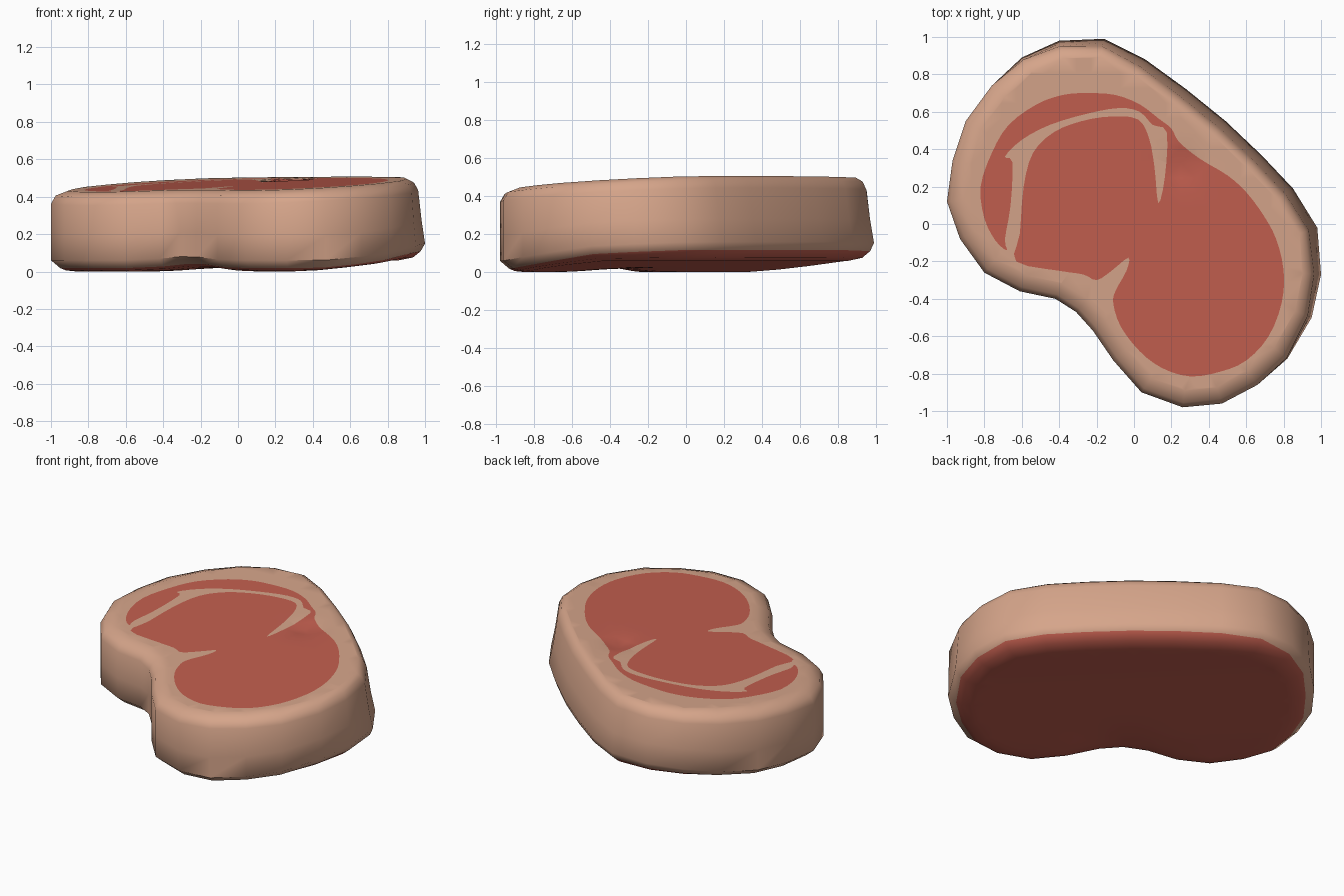
import bpy, bmesh, math
from mathutils import Vector
from mathutils.geometry import delaunay_2d_cdt

if "Cube" in bpy.data.objects:
    bpy.data.objects.remove(bpy.data.objects["Cube"])

# Outer outline of the steak, clockwise from above
OUTLINE = [Vector(p) for p in [
    (-.40, .98), (-.16, .99), (.06, .88), (.28, .72), (.49, .55), (.68, .37), (.85, .19), (.98, -.02),
    (1.0, -.27), (.95, -.50), (.82, -.72), (.66, -.86), (.47, -.96), (.26, -.98), (.04, -.90),
    (-.11, -.73), (-.22, -.57), (-.31, -.47), (-.42, -.40), (-.61, -.36), (-.80, -.26),
    (-.93, -.08), (-1.0, .12), (-.97, .34), (-.90, .55), (-.76, .74), (-.60, .89)]]

# Edge of the red meat on the top: outer edge, then the inlet of marbled fat
MEAT_EDGE = [
    (-.68, -.14), (-.74, -.09), (-.80, .03), (-.82, .20), (-.76, .38), (-.67, .53), (-.52, .64), (-.38, .69),
    (-.25, .70), (-.10, .69), (.03, .64), (.13, .565), (.20, .51), (.24, .44), (.35, .35), (.50, .26),
    (.60, .17), (.69, .05), (.76, -.08), (.80, -.25), (.79, -.42), (.72, -.60), (.60, -.73),
    (.46, -.79), (.30, -.815), (.15, -.77), (.03, -.68), (-.07, -.55), (-.11, -.43),
    (-.10, -.36), (-.04, -.25), (-.03, -.18), (-.12, -.25), (-.20, -.30), (-.27, -.27),
    (-.40, -.25), (-.63, -.20)]
MARBLING = [
    (-.61, -.05), (-.59, .20), (-.54, .38), (-.43, .49), (-.28, .55), (-.12, .575), (.02, .56),
    (.08, .46), (.11, .30), (.13, .11), (.165, .25), (.175, .49), (.10, .53), (.03, .60),
    (-.08, .62), (-.25, .59), (-.45, .53), (-.60, .45), (-.69, .36), (-.65, .33),
    (-.66, .10), (-.69, -.08)]


def smooth_loop(pts, n=3):
    """Closed Catmull-Rom curve through the points."""
    pts = [Vector(p) for p in pts]
    out = []
    for i in range(len(pts)):
        a, b, c, d = (pts[(i + k) % len(pts)] for k in (-1, 0, 1, 2))
        for j in range(n):
            t = j / n
            out.append(b + .5 * t * ((c - a) + t * ((2*a - 5*b + 4*c - d) + t * (3*(b - c) + d - a))))
    return out


def inside(p, loop):
    hit = False
    for a, b in zip(loop, loop[1:] + loop[:1]):
        if (a.y > p.y) != (b.y > p.y) and p.x < a.x + (p.y - a.y) * (b.x - a.x) / (b.y - a.y):
            hit = not hit
    return hit


def clamp(v):
    return max(0.0, min(1.0, v))


def blob(p, x, y, r):
    return math.exp(-((p.x - x)**2 + (p.y - y)**2) / (r * r))


def bottom_z(p):
    return .06 * clamp((p.x + p.y + .5) / .9) + .025 * blob(p, -.2, -.45, .22)


def top_z(p):
    return min(.51, .466 + .045 * (p.x + p.y)) - .025 * blob(p, .26, .31, .07)


def inset(i, d):
    a, b, c = OUTLINE[i - 1], OUTLINE[i], OUTLINE[(i + 1) % len(OUTLINE)]
    u, v = (b - a).normalized(), (c - b).normalized()
    t = (u + v).normalized()
    return b + Vector((t.y, -t.x)) * d


# Rings from underside to top: reference height, then inset and height
# on the near-left side, and how much each changes towards the far right
RINGS = [(bottom_z, .14, 0, 0, 0), (bottom_z, .08, -.02, .006, .012),
         (bottom_z, .05, -.035, .018, .04), (bottom_z, 0, 0, .06, .04),
         (bottom_z, 0, .025, .19, .03), (top_z, 0, .05, -.065, 0),
         (top_z, .025, .045, -.022, 0), (top_z, .09, .01, 0, 0)]

FAT, MEAT = 0, 1
bm = bmesh.new()
rings, loops = [], []
for ref, d, d_far, dz, dz_far in RINGS:
    far = [clamp(p.x + p.y) for p in OUTLINE]
    loop = [inset(i, d + d_far * s) for i, s in enumerate(far)]
    loops.append(loop)
    rings.append([bm.verts.new((p.x, p.y, ref(p) + dz + dz_far * s)) for p, s in zip(loop, far)])

# Rounded side: red lower bevel, fat above
n = len(OUTLINE)
for k in range(len(rings) - 1):
    for i in range(n):
        j = (i + 1) % n
        f = bm.faces.new((rings[k][j], rings[k][i], rings[k + 1][i], rings[k + 1][j]))
        f.material_index = MEAT if k < 2 else FAT


def fill(loop, height, meat=None):
    """Cap a ring with triangles, cut along the edge of the meat."""
    pts, edges = [], []
    for lp in [loop] + ([meat] if meat else []):
        s = len(pts)
        pts += lp
        edges += [(s + i, s + (i + 1) % len(lp)) for i in range(len(lp))]
    step = .08
    grid = [Vector((x * step + .011, y * step + .007)) for x in range(-13, 14) for y in range(-13, 14)]
    pts = pts + [g for g in grid if inside(g, loop)]
    vs, _, fs = delaunay_2d_cdt(pts, edges, [], 0, 1e-5)[:3]
    bv = [bm.verts.new((v.x, v.y, height(v))) for v in vs]
    for f in fs:
        c = sum((vs[i] for i in f), Vector((0, 0))) / len(f)
        if inside(c, loop):
            face = bm.faces.new([bv[i] for i in f])
            face.material_index = MEAT if meat is None or inside(c, meat) else FAT


fill(loops[-1], top_z, smooth_loop(MEAT_EDGE + MARBLING))   # marbled top
fill(loops[0], bottom_z)                                    # red underside

bmesh.ops.remove_doubles(bm, verts=bm.verts[:], dist=.0005)
loose = [v for v in bm.verts if not v.link_faces]
bmesh.ops.delete(bm, geom=loose, context='VERTS')
bmesh.ops.recalc_face_normals(bm, faces=bm.faces[:])

mesh = bpy.data.meshes.new("steak")
bm.to_mesh(mesh)
bm.free()
for name, col in (("fat", (.67, .375, .255, 1)), ("red_meat", (.54, .113, .078, 1))):
    m = bpy.data.materials.new(name)
    m.diffuse_color = col
    m.use_nodes = True
    m.node_tree.nodes["Principled BSDF"].inputs["Base Color"].default_value = m.diffuse_color
    mesh.materials.append(m)
steak = bpy.data.objects.new("steak", mesh)
bpy.context.collection.objects.link(steak)
bpy.context.view_layer.objects.active = steak
steak.select_set(True)
bpy.ops.object.shade_smooth_by_angle(angle=math.radians(50))
